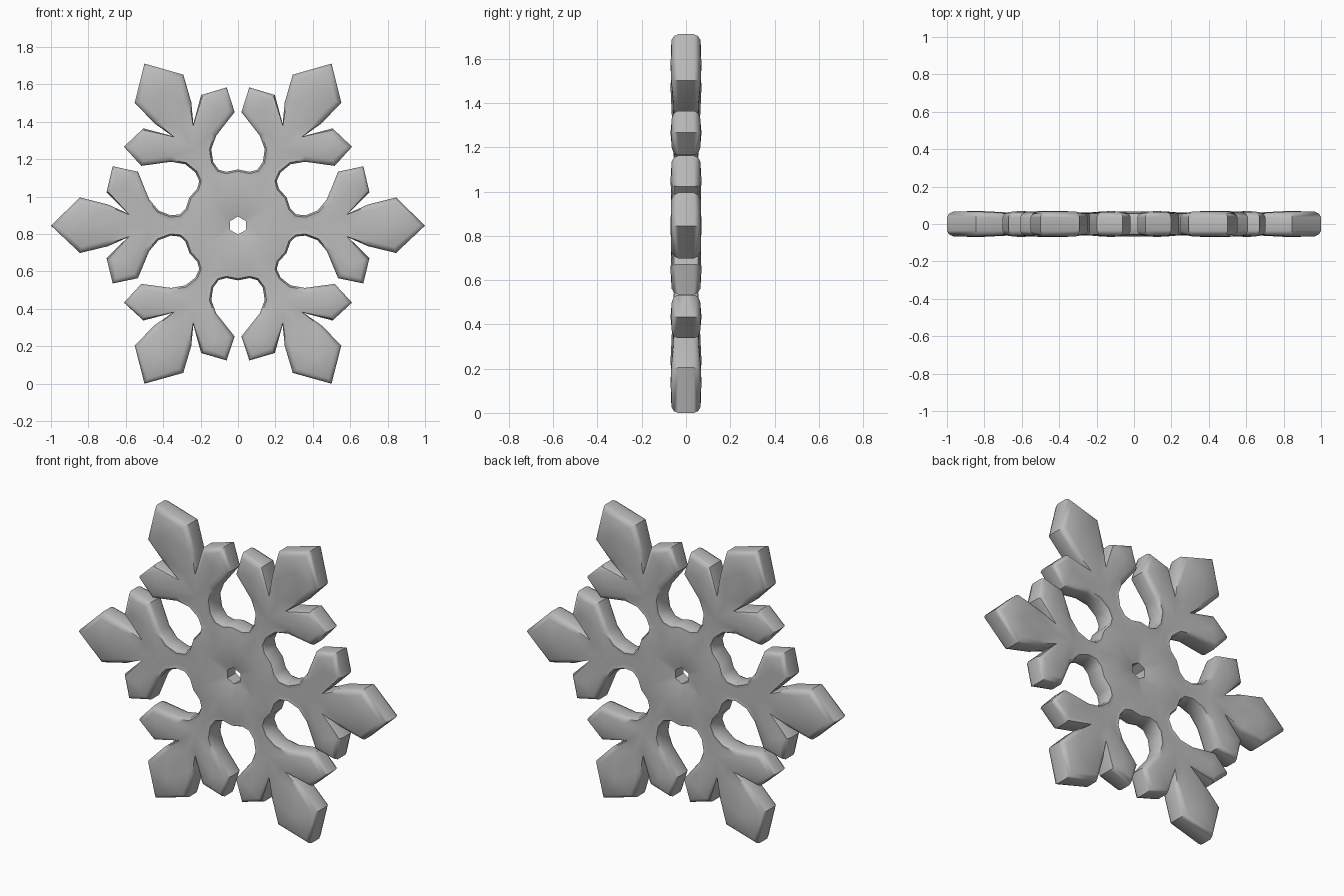
import bpy, bmesh, math
from mathutils import Vector, Matrix

cube = bpy.data.objects.get("Cube")
if cube:
    bpy.data.objects.remove(cube, do_unlink=True)

CENTRE_Z = 0.845
LOWER_SCALE = 0.976   # lower arms are slightly shorter

# Half of one arm: (along arm, across arm, front height of the rounded rim)
outline = [
    (.26, .15, .058), (.28, .09, .056), (.31, .06, .05), (.36, .055, .05),   # hub and neck
    (.425, .08, .052), (.475, .14, .056),                                    # fork
    (.535, .288, .064), (.67, .317, .065), (.703, .178, .064),               # side crystal
    (.59, .065, .052),                                                       # notch
    (.695, .113, .06), (.845, .15, .067), (1.0, 0, .066),                    # end crystal
]
points = [Vector(p[:2]) for p in outline]

# Inward direction at each outline point; the ends lie on symmetry lines
inward = []
for i, p in enumerate(points):
    if i == 0:
        n = -Vector((math.cos(math.pi / 6), math.sin(math.pi / 6)))
    elif i == len(points) - 1:
        n = Vector((-1, 0))
    else:
        a = (p - points[i - 1]).normalized()
        b = (points[i + 1] - p).normalized()
        t = (a + b)
        if t.length < 0.5:
            t = Vector((-(a - b).y, (a - b).x))
            if t.dot(a) < 0:
                t = -t
        t.normalize()
        n = Vector((t.y, -t.x))
    inward.append(n)

# Nested rings that round the edge from the middle plane to the face
rings = []
for inset, height in ((0, 0), (0, .036), (.01, .055), (.032, None)):
    rings.append([Vector((p.x + n.x * inset, -(height if height is not None else o[2]),
                          max(p.y + n.y * inset, 0)))
                  for p, n, o in zip(points, inward, outline)])

# Crest points inside the face
crest = {
    "hole_mid": (.042, -.038, 0), "hole_corner": (.042, -.038, .0242),
    "hole_mid_in": (.042, 0, 0), "hole_corner_in": (.042, 0, .0242),
    "ring_mid": (.17, -.067, 0), "ring_corner": (.156, -.068, .09),
    "neck": (.33, -.054, 0), "fork": (.47, -.06, 0), "stem": (.6, -.058, 0),
    "end_crystal": (.83, -.07, 0), "side_crystal": (.605, -.07, .205),
}
face_plan = [
    ("hole_mid_in", "hole_mid", "hole_corner", "hole_corner_in"),
    ("hole_mid", "ring_mid", "ring_corner", "hole_corner"),
    ("ring_mid", 1, 0, "ring_corner"), ("ring_mid", "neck", 2, 1),
    ("neck", 3, 2), ("neck", "fork", 4, 3), ("fork", 5, 4),
    ("fork", "side_crystal", 5), ("fork", 9, "side_crystal"), ("fork", "stem", 9),
    ("side_crystal", 6, 5), ("side_crystal", 7, 6),
    ("side_crystal", 8, 7), ("side_crystal", 9, 8),
    ("stem", "end_crystal", 10, 9), ("end_crystal", 11, 10), ("end_crystal", 12, 11),
]
half_faces = [[Vector(crest[k]) if isinstance(k, str) else rings[-1][k] for k in face]
              for face in face_plan]
for outer, inner in zip(rings, rings[1:]):
    for i in range(len(outer) - 1):
        half_faces.append([outer[i], outer[i + 1], inner[i + 1], inner[i]])

# Repeat the half arm across the arm, front to back and six times around
bm = bmesh.new()
for arm in range(6):
    turn = Matrix.Rotation(math.radians(60 * arm), 3, 'Y')
    for across in (1, -1):
        for depth in (1, -1):
            for face in half_faces:
                verts = []
                for co in face:
                    q = turn @ Vector((co.x, co.y * depth, co.z * across))
                    if q.z < 0:
                        q.z *= LOWER_SCALE
                    verts.append(bm.verts.new((q.x, q.y, q.z + CENTRE_Z)))
                bm.faces.new(verts)
bmesh.ops.remove_doubles(bm, verts=bm.verts, dist=0.0005)
bmesh.ops.recalc_face_normals(bm, faces=bm.faces)

mesh = bpy.data.meshes.new("snowflake")
bm.to_mesh(mesh)
bm.free()
snowflake = bpy.data.objects.new("snowflake", mesh)
bpy.context.collection.objects.link(snowflake)

# Plain grey material
grey = bpy.data.materials.new("grey")
grey.use_nodes = True
colour = (.5, .5, .5, 1)
grey.diffuse_color = colour
grey.node_tree.nodes["Principled BSDF"].inputs["Base Color"].default_value = colour
mesh.materials.append(grey)

bpy.ops.object.select_all(action='DESELECT')
snowflake.select_set(True)
bpy.context.view_layer.objects.active = snowflake
bpy.ops.object.shade_smooth_by_angle(angle=math.radians(50))
